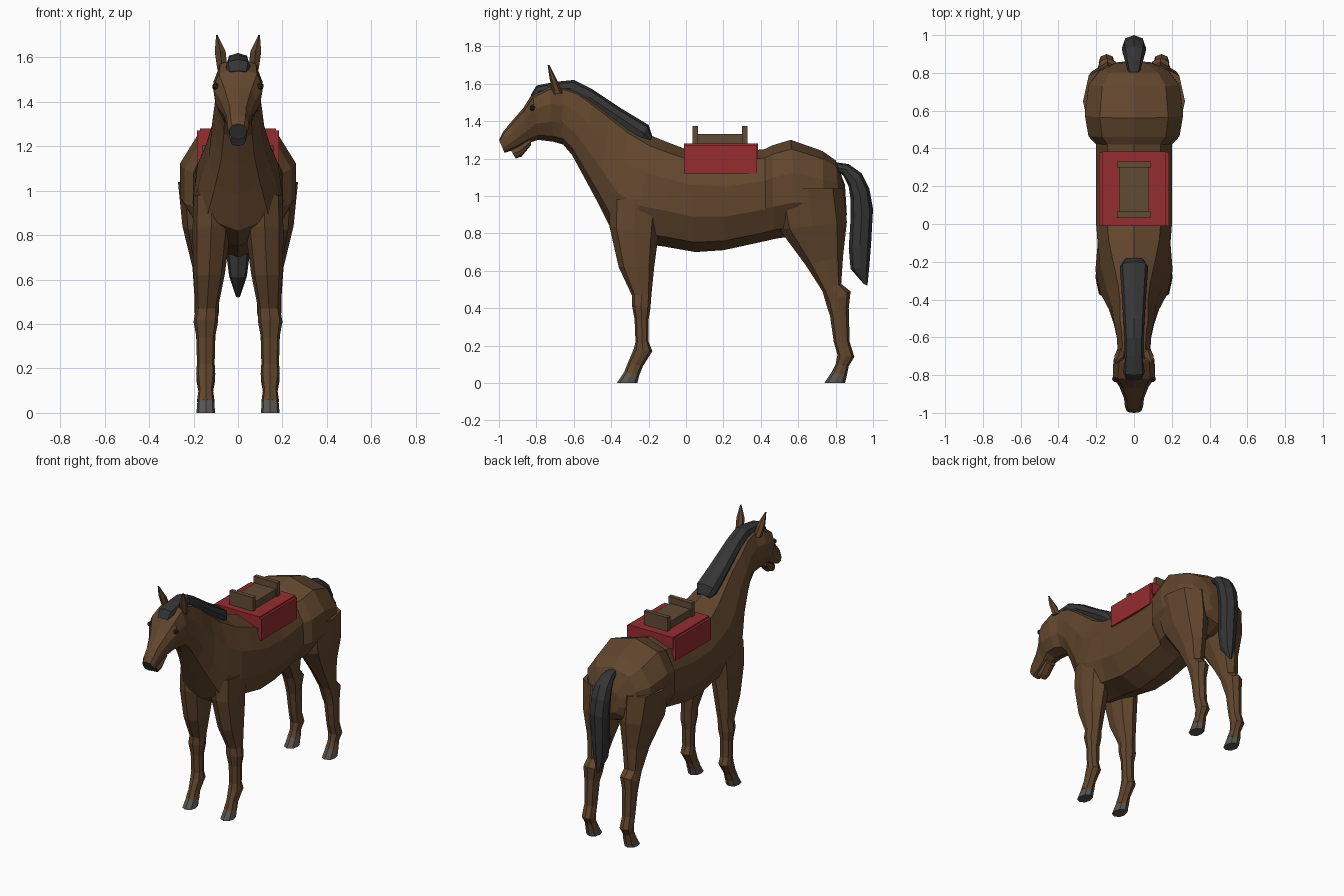
import bpy, bmesh
from math import sin, cos, pi
from mathutils import Vector

cube = bpy.data.objects.get("Cube")
if cube:
    bpy.data.objects.remove(cube)


def material(name, r, g, b):
    mat = bpy.data.materials.new(name)
    mat.use_nodes = True
    mat.diffuse_color = (r, g, b, 1)
    mat.node_tree.nodes["Principled BSDF"].inputs["Base Color"].default_value = (r, g, b, 1)
    return mat


coat = material("brown coat", .12, .061, .026)
hair = material("black hair", .035, .035, .037)
horn = material("grey hoof", .1, .09, .08)
cloth = material("red cloth", .3, .026, .03)
leather = material("saddle leather", .12, .07, .035)
eye_dark = material("dark eye", .03, .018, .012)


def finish(name, bm, *mats):
    """Turn a bmesh into a flat-shaded object."""
    bmesh.ops.recalc_face_normals(bm, faces=bm.faces)
    mesh = bpy.data.meshes.new(name)
    bm.to_mesh(mesh)
    bm.free()
    for mat in mats:
        mesh.materials.append(mat)
    obj = bpy.data.objects.new(name, mesh)
    bpy.context.collection.objects.link(obj)
    return obj


def loft(name, rings, mat, side=1, sides=10, power=.75, tip=None):
    """Skin rounded rings. Each ring, in hundredths: y, z of one edge,
    y, z of the opposite edge, half width, x centre, egg shape in tenths."""
    bm = bmesh.new()
    loops = []
    for ring in rings:
        ya, za, yb, zb, width, centre, egg = [v / 100 for v in (*ring, 0, 0)[:7]]
        first, last = Vector((0, ya, za)), Vector((0, yb, zb))
        loop = []
        for i in range(sides):
            angle = 2 * pi * i / sides
            s, c = sin(angle), cos(angle)
            spread = abs(s) ** power * (1 if s > 0 else -1)
            p = first.lerp(last, (1 - c) / 2)
            p.x = side * (centre + width * spread * (1 + egg * 10 * c))
            loop.append(bm.verts.new(p))
        loops.append(loop)
    for a, b in zip(loops, loops[1:]):
        for i in range(sides):
            j = (i + 1) % sides
            bm.faces.new((a[i], a[j], b[j], b[i]))
    bm.faces.new(loops[0])
    end = bm.faces.new(loops[-1])
    if tip:
        end.material_index = 1
    return finish(name, bm, mat, *([tip] if tip else []))


def box(name, mat, x, y, z):
    """Box from three (low, high) ranges."""
    bm = bmesh.new()
    bmesh.ops.create_cube(bm, size=1)
    for v in bm.verts:
        v.co = [r[0] if c < 0 else r[1] for r, c in zip((x, y, z), v.co)]
    return finish(name, bm, mat)


# Rump, barrel, shoulders and neck
loft("body", [
    (85, 106, 86, 90, 9),
    (80, 119, 83, 84, 19),
    (73, 124, 74, 80, 25),
    (56, 130, 60, 79, 27),
    (46, 127, 47, 77, 25),
    (42, 125, 43, 76, 21),
    (22, 123, 20, 71, 21),
    (0, 125, 5, 70, 21),
    (-8, 128, -12, 73, 20),
    (-18, 132, -28, 75, 20, 0, -2),
    (-30, 139, -40, 82, 17, 0, -3),
    (-40, 146, -48, 98, 13, 0, -2),
    (-50, 153, -55, 111, 11),
    (-58, 158, -61, 122, 9.5),
    (-66, 160, -67, 129, 9),
], coat)

# Head with a dark nose, and the chin below it
loft("head", [
    (-62, 159, -64, 127, 8),
    (-73, 160, -71, 129, 11, 0, 1),
    (-82, 155, -79, 130, 11, 0, 2),
    (-87, 147, -85, 128, 7.5, 0, 2),
    (-94, 139, -89, 126, 5.5),
    (-98, 134, -94, 124, 5),
    (-100, 130, -97, 123, 4),
], coat, tip=hair)
loft("chin", [
    (-83, 131, -83, 127, 4),
    (-90, 127, -88, 121, 4),
    (-94, 125, -91, 120, 3.5),
], coat, sides=8, tip=hair)

# Mane with forelock, and tail
loft("mane", [
    (-83, 154, -80, 151, 4.5),
    (-80, 159, -77, 153, 5.5),
    (-70, 161, -70, 154, 5),
    (-60, 162, -63, 153, 5),
    (-50, 157, -54, 149, 5.5),
    (-35, 147, -39, 139, 6.5),
    (-20, 138, -25, 129, 7.5),
    (-18, 132, -20, 128, 5),
], hair, sides=8, power=.6)
loft("tail", [
    (80, 118, 80, 113, 3),
    (87, 117, 84, 111, 4.5),
    (94, 112, 87, 105, 6),
    (98, 104, 88, 98, 6.5),
    (100, 93, 88, 88, 6),
    (99, 75, 87, 72, 5.5),
    (98, 62, 88, 61, 4),
    (97, 52, 95, 53, 1),
], hair, sides=8)

front_leg = [
    (-41, 98, -13, 98, 8, 12),
    (-41, 84, -15, 77, 8.5, 12),
    (-36, 62, -17, 62, 7, 13),
    (-29, 47, -18.5, 47, 5, 14),
    (-29, 42, -19, 40, 5.5, 14.5),
    (-27.5, 34, -20, 34, 4.2, 14.5),
    (-27, 22, -20, 22, 4, 14.5),
    (-28, 18, -18, 17, 4.3, 14.5),
    (-31, 11, -23, 9, 3.3, 14.5),
    (-33, 6, -25, 4, 4, 14.5),
]
hind_leg = [
    (46, 104, 84, 104, 13, 14),
    (50, 82, 86, 86, 11, 14),
    (64, 63, 84, 68, 7, 13.5),
    (73, 49, 83, 53, 5.5, 14),
    (75, 42, 88, 49, 5.5, 14),
    (77, 36, 87, 40, 4.5, 14.5),
    (79, 22, 87.5, 22, 3.8, 14.5),
    (81, 15, 90, 14, 4.2, 14.5),
    (80, 10, 87, 9, 3.3, 14.5),
    (78, 6, 86, 4, 4, 14.5),
]
ear = [
    (-71, 154, -66, 155, 2.5, 7),
    (-73, 163, -69, 162, 2.7, 8),
    (-74, 170, -73, 170, .4, 9.5),
]

# Paired parts: legs, hooves, ears, eyes and cloth flaps
for side, word in ((1, "left"), (-1, "right")):
    for part, rings, toe in (("front", front_leg, -37), ("hind", hind_leg, 74)):
        loft(f"{word}_{part}_leg", rings, coat, side, sides=8)
        top = rings[-1]
        loft(f"{word}_{part}_hoof", [
            (*top[:4], 3.8, 14.5),
            (toe, 0, toe + 11, 0, 4.2, 14.5),
        ], horn, side, sides=8)
    loft(f"{word}_ear", ear, coat, side, sides=6)

    bm = bmesh.new()
    bmesh.ops.create_icosphere(bm, subdivisions=1, radius=.018)
    eye = finish(f"{word}_eye", bm, eye_dark)
    eye.location = (side * .1, -.82, 1.47)

    box(f"{word}_cloth_flap", cloth, sorted((side * .16, side * .185)), (-.01, .38), (1.12, 1.27))

# Saddle cloth and saddle
box("saddle_cloth", cloth, (-.17, .17), (-.01, .385), (1.2, 1.28))
box("saddle_seat", leather, (-.08, .08), (.05, .32), (1.27, 1.33))
for name, y in (("saddle_pommel", .035), ("saddle_cantle", .3)):
    box(name, leather, (-.09, .09), (y, y + .03), (1.27, 1.375))
